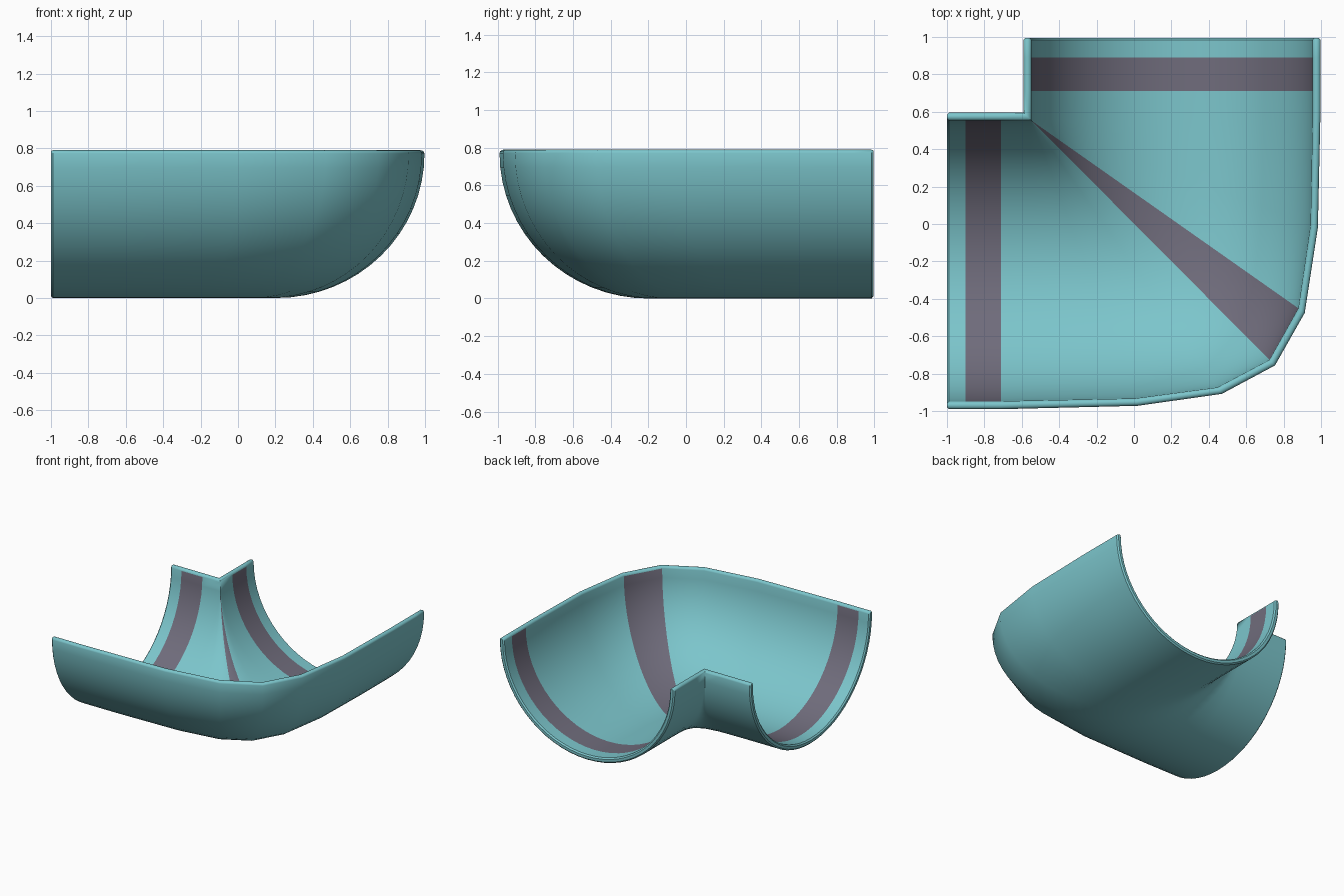
import bpy, bmesh, math
from mathutils import Vector

if "Cube" in bpy.data.objects:
    bpy.data.objects.remove(bpy.data.objects["Cube"])

TOP, RIM, WALL = 0.772, 0.018, 0.042     # section springing height, rim rounding, wall thickness
N, R = 32, 6                             # segments of the half section and of each rim
INNER, OUTER = Vector((-0.59, 0.595)), Vector((-0.548, 0.553))   # inside corner: outer skin, inner skin


def station(a, b, ai, bi, shrink=0.0):
    """Closed wall section: outer skin, far rim, inner skin, near rim."""
    k = shrink
    a, ai = a.lerp(ai, k), ai.lerp(a, k)
    b, bi = b.lerp(bi, k), bi.lerp(b, k)
    z0, z1, h = WALL * k, WALL * (1 - k), RIM * (1 - k)
    pts = []

    def arc(p, q, n, height, first, last):
        for i in range(first, last):
            t = math.pi * i / n
            pts.append((*p.lerp(q, (1 - math.cos(t)) / 2), TOP + height * math.sin(t)))
    arc(a, b, N, z0 - TOP, 0, N + 1)
    arc(b, bi, R, h, 1, R)
    arc(bi, ai, N, z1 - TOP, 0, N + 1)
    arc(ai, a, R, h, 1, R)
    return pts


# Straight arm towards -x, fan around the inside corner, straight arm towards +y
stations = []
for x, k in ((-1, 0.25), (-0.99, 0), (-0.9, 0), (-0.71, 0)):
    stations.append(station(Vector((x, INNER.y)), Vector((x, -0.99)),
                            Vector((x, OUTER.y)), Vector((x, -0.99 + WALL)), k))
fan_rim = [(-0.59, -0.987), (0.02, -0.972), (0.47, -0.908), (0.754, -0.756),
           (0.913, -0.475), (0.983, -0.02), (0.997, 0.595)]
for p in fan_rim:
    b = Vector(p)
    stations.append(station(INNER, b, OUTER, b + (INNER - b).normalized() * WALL))
for y, k in ((0.71, 0), (0.89, 0), (0.985, 0), (0.995, 0.25)):
    stations.append(station(Vector((INNER.x, y)), Vector((0.997, y)),
                            Vector((OUTER.x, y)), Vector((0.997 - WALL, y)), k))

# Skin the sections; inner faces of three spans are the dark bands
bands = {2, 7, len(stations) - 4}
bm = bmesh.new()
rings = [[bm.verts.new(p) for p in s] for s in stations]
M = len(rings[0])
inner0 = N + R                           # first index of the inner skin
for s in range(len(rings) - 1):
    for i in range(M):
        j = (i + 1) % M
        f = bm.faces.new((rings[s][i], rings[s][j], rings[s + 1][j], rings[s + 1][i]))
        if s in bands and inner0 <= i < inner0 + N:
            f.material_index = 1

# End faces
for r in (rings[0], rings[-1]):
    for i in range(N):
        bm.faces.new((r[i], r[i + 1], r[inner0 + N - i - 1], r[inner0 + N - i]))
    bm.faces.new(r[N:inner0 + 1])
    bm.faces.new(r[inner0 + N:] + [r[0]])
bmesh.ops.remove_doubles(bm, verts=bm.verts, dist=1e-5)
bmesh.ops.recalc_face_normals(bm, faces=bm.faces)

mesh = bpy.data.meshes.new("half_pipe_elbow")
bm.to_mesh(mesh)
bm.free()
for name, col in (("teal", (0.2, 0.56, 0.6, 1)), ("dark_band", (0.16, 0.15, 0.2, 1))):
    m = bpy.data.materials.new(name)
    m.diffuse_color = col
    m.use_nodes = True
    m.node_tree.nodes["Principled BSDF"].inputs["Base Color"].default_value = m.diffuse_color
    mesh.materials.append(m)
elbow = bpy.data.objects.new("half_pipe_elbow", mesh)
bpy.context.collection.objects.link(elbow)
bpy.context.view_layer.objects.active = elbow
elbow.select_set(True)
bpy.ops.object.shade_smooth_by_angle(angle=math.radians(42))
